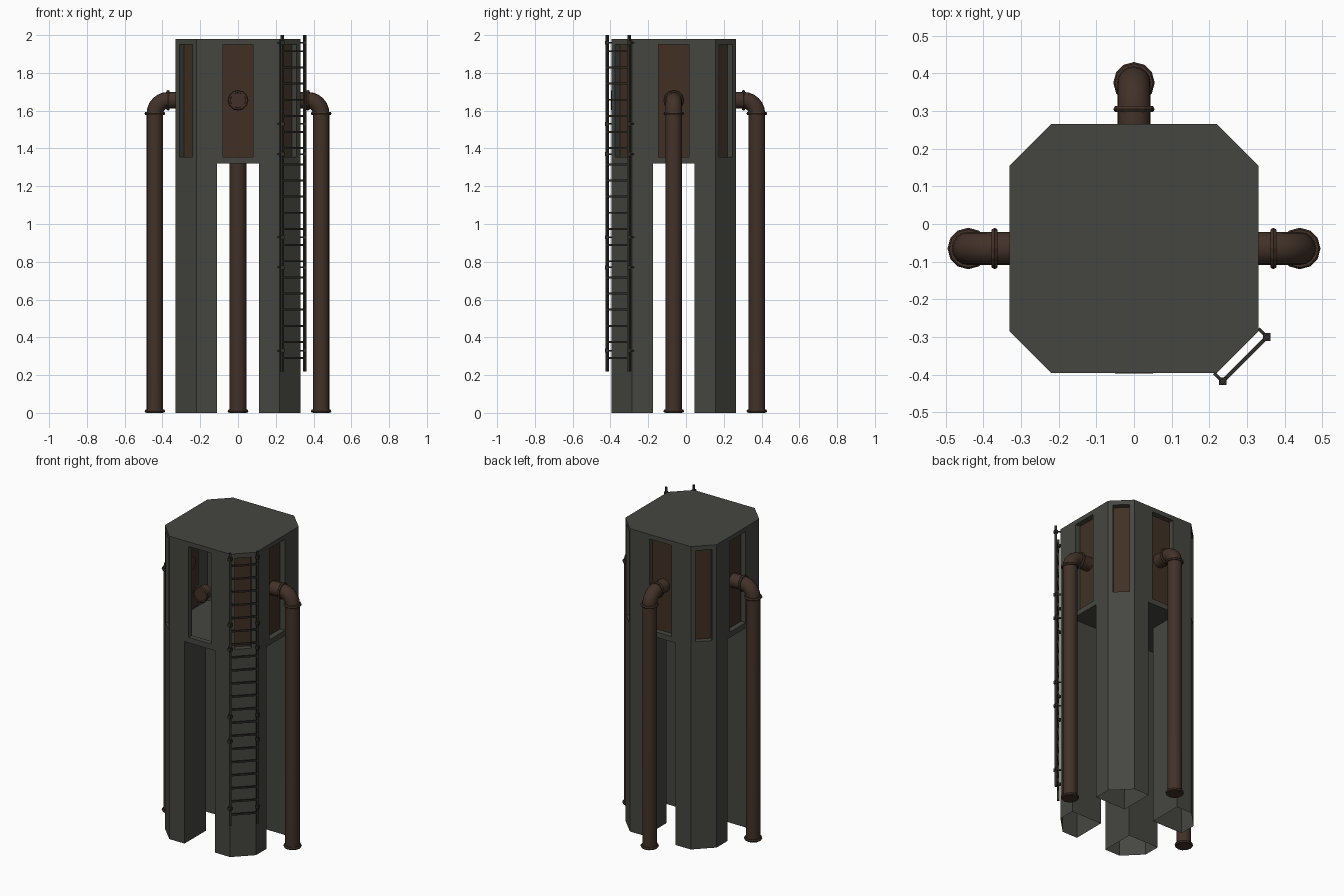
import bpy, bmesh, math
from mathutils import Vector, Matrix

if "Cube" in bpy.data.objects:
    bpy.data.objects.remove(bpy.data.objects["Cube"])

CY = -0.065                     # tower centre in y
FLOOR, ROOF = 1.32, 1.98

def material(name, col):
    m = bpy.data.materials.new(name)
    m.diffuse_color = (*col, 1)
    m.use_nodes = True
    m.node_tree.nodes["Principled BSDF"].inputs["Base Color"].default_value = m.diffuse_color
    return m

GREY = material("weathered_concrete", (0.060, 0.062, 0.053))
RUST = material("rust_panel", (0.052, 0.030, 0.018))
PIPE = material("rusty_pipe", (0.054, 0.031, 0.021))
IRON = material("dark_iron", (0.030, 0.028, 0.023))

def finish(name, bm, mats, smooth=False):
    me = bpy.data.meshes.new(name)
    bm.to_mesh(me)
    bm.free()
    for m in mats:
        me.materials.append(m)
    ob = bpy.data.objects.new(name, me)
    bpy.context.collection.objects.link(ob)
    if smooth:
        for p in me.polygons:
            p.use_smooth = len(p.vertices) == 4
    return ob

def face(bm, pts, mat=0):
    f = bm.faces.new([bm.verts.new(p) for p in pts])
    f.material_index = mat

def turn(p, k):
    """Quarter-turn a plan point k times about the tower axis."""
    x, y = p
    for _ in range(k):
        x, y = -y, x
    return Vector((x, y + CY, 0))

def up(p, z):
    return Vector((p.x, p.y, z))

# Tank housing: octagon with a recessed panel on every side, front left open
bm = bmesh.new()
octo = [turn(p, k) for k in range(4) for p in ((0.33, -0.22), (0.33, 0.22))]
Z0, Z1, DEPTH = 1.355, 1.95, 0.035
for i, a in enumerate(octo):
    b = octo[(i + 1) % 8]
    mid, d = (a + b) / 2, (b - a).normalized()
    inward = Vector((-d.y, d.x, 0)) * DEPTH
    half = 0.08 if i % 2 == 0 else 0.05
    l, r = mid - d * half, mid + d * half
    face(bm, [up(a, FLOOR), up(b, FLOOR), up(b, Z0), up(a, Z0)])
    face(bm, [up(a, Z1), up(b, Z1), up(b, ROOF), up(a, ROOF)])
    face(bm, [up(a, Z0), up(l, Z0), up(l, Z1), up(a, Z1)])
    face(bm, [up(r, Z0), up(b, Z0), up(b, Z1), up(r, Z1)])
    rim = [up(l, Z0), up(r, Z0), up(r, Z1), up(l, Z1)]
    back = [p + inward for p in rim]
    for j in range(4):
        k = (j + 1) % 4
        face(bm, [rim[j], rim[k], back[k], back[j]])
    if not (abs(mid.x) < 0.01 and mid.y < CY):
        face(bm, back, 1)
face(bm, [up(p, ROOF) for p in octo])
face(bm, [up(p, FLOOR) for p in reversed(octo)])
bmesh.ops.remove_doubles(bm, verts=bm.verts, dist=1e-5)
finish("tower_housing", bm, [GREY, RUST])

# Four hollow corner legs
LEG = [(0.11, 0.11), (0.33, 0.11), (0.33, 0.22), (0.22, 0.33), (0.11, 0.33)]
for k in range(4):
    bm = bmesh.new()
    pts = [turn(p, k) for p in LEG]
    for j in range(5):
        a, b = pts[j], pts[(j + 1) % 5]
        face(bm, [up(a, 0), up(b, 0), up(b, FLOOR), up(a, FLOOR)])
    bmesh.ops.remove_doubles(bm, verts=bm.verts, dist=1e-5)
    finish("leg_%d" % (k + 1), bm, [GREY])

# Pipes: a ring swept along a path, with collars
R, AXIS, BEND = 0.044, 1.655, 0.07

def sweep(name, path, side):
    """path holds (centre, ring direction) pairs; side is the other ring axis."""
    bm = bmesh.new()
    n, rings = 16, []
    for c, nv in path:
        rings.append([bm.verts.new(c + R * (math.cos(2 * math.pi * t / n) * nv +
                      math.sin(2 * math.pi * t / n) * side)) for t in range(n)])
    for p, q in zip(rings, rings[1:]):
        for t in range(n):
            bm.faces.new((p[t], p[(t + 1) % n], q[(t + 1) % n], q[t]))
    bm.faces.new(rings[0])
    bm.faces.new(rings[-1])
    bmesh.ops.recalc_face_normals(bm, faces=bm.faces)
    return finish(name, bm, [PIPE], True)

def collar(name, loc, axis):
    bpy.ops.mesh.primitive_torus_add(major_segments=12, minor_segments=6,
                                     major_radius=0.046, minor_radius=0.009)
    ob = bpy.context.object
    ob.name = name
    rot = Vector((0, 0, 1)).rotation_difference(axis).to_matrix().to_4x4()
    ob.data.transform(Matrix.Translation(loc) @ rot)
    ob.data.materials.append(PIPE)

Z = Vector((0, 0, 1))
for name, d in (("right", Vector((1, 0, 0))), ("back", Vector((0, 1, 0))),
                ("left", Vector((-1, 0, 0)))):
    o = Vector((0, CY, 0))
    out = 0.44
    path = [(o + d * out, d)]
    for s in range(7):
        a = math.pi / 2 * s / 6
        nv = d * math.cos(a) + Z * math.sin(a)
        path.append((o + d * (out - BEND) + Z * (AXIS - BEND) + nv * BEND, nv))
    path.append((o + d * 0.29 + Z * AXIS, Z))
    sweep(name + "_pipe", path, d.cross(Z))
    collar(name + "_base_collar", o + d * out + Z * 0.009, Z)
    collar(name + "_elbow_collar", o + d * out + Z * (AXIS - BEND), Z)
    collar(name + "_wall_collar", o + d * (out - BEND) + Z * AXIS, d)

# Short capped stub in the front opening
F = Vector((0, -1, 0))
sweep("front_stub", [(Vector((0, -0.33, AXIS)), Z), (Vector((0, -0.394, AXIS)), Z)],
      Vector((1, 0, 0)))
collar("front_stub_collar", Vector((0, -0.389, AXIS)), F)

# Ladder on the front right chamfer
def bar(bm, a, b, w):
    d = b - a
    rot = Vector((1, 0, 0)).rotation_difference(d).to_matrix().to_4x4()
    if abs(d.z) > 0.5:
        rot = Matrix.Rotation(math.pi / 4, 4, 'Z') @ rot
    m = Matrix.Translation((a + b) / 2) @ rot @ Matrix.Diagonal((d.length, w, w, 1))
    bmesh.ops.create_cube(bm, size=1, matrix=m)

bm = bmesh.new()
r1, r2 = Vector((0.235, -0.418, 0)), Vector((0.353, -0.300, 0))
wall = Vector((-0.022, 0.022, 0))
for r in (r1, r2):
    bar(bm, up(r, 0.22), up(r, 2.0), 0.013)
    for z in (0.33, 0.77, 0.93, 1.37, 1.53, 1.96):
        bar(bm, up(r, z), up(r + wall, z), 0.008)
        bar(bm, up(r, z - 0.01), up(r, z + 0.01), 0.02)
for i in range(20):
    z = 0.29 + i * 0.0855
    bar(bm, up(r1, z), up(r2, z), 0.01)
finish("ladder", bm, [IRON])
